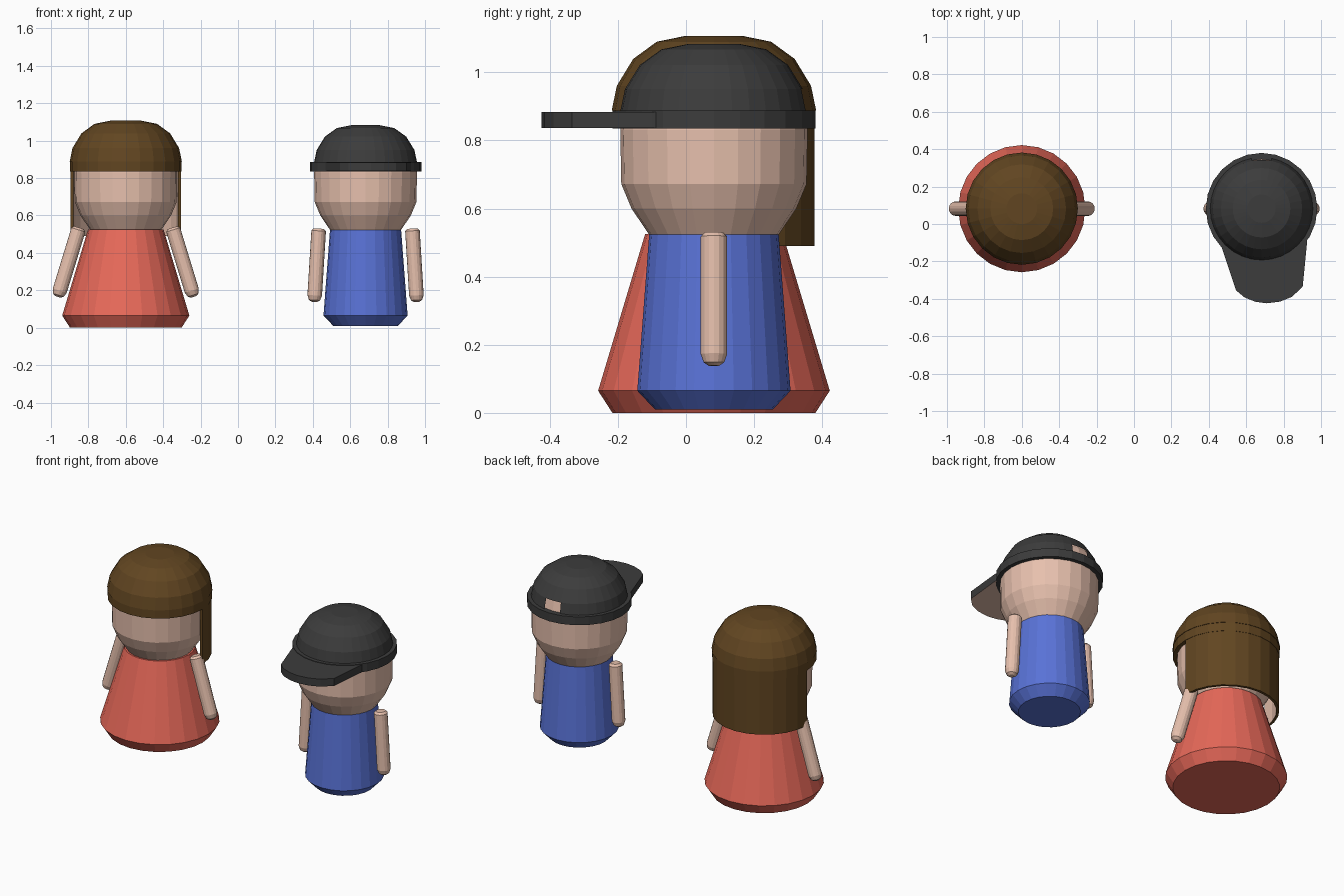
import bpy, bmesh
from math import cos, sin, pi
from mathutils import Vector

if "Cube" in bpy.data.objects:
    bpy.data.objects.remove(bpy.data.objects["Cube"])

CY = 0.082
GIRL, BOY = -0.6, 0.682


def material(name, rgb):
    m = bpy.data.materials.new(name)
    m.diffuse_color = (*rgb, 1)
    m.use_nodes = True
    m.node_tree.nodes["Principled BSDF"].inputs["Base Color"].default_value = m.diffuse_color
    return m


SKIN = material("skin", (0.80, 0.53, 0.42))
RED = material("red", (0.80, 0.14, 0.10))
BLUE = material("blue", (0.10, 0.17, 0.68))
BROWN = material("brown", (0.12, 0.06, 0.015))
BLACK = material("black", (0.045, 0.045, 0.045))


def finish(name, bm, mats):
    bmesh.ops.recalc_face_normals(bm, faces=bm.faces)
    me = bpy.data.meshes.new(name)
    bm.to_mesh(me)
    bm.free()
    for m in mats:
        me.materials.append(m)
    ob = bpy.data.objects.new(name, me)
    bpy.context.collection.objects.link(ob)
    return ob


def rings(bm, profile, base, axis=Vector((0, 0, 1)), sides=24):
    """Stack capped rings of (radius, height) along an axis."""
    q = Vector((0, 0, 1)).rotation_difference(axis)
    loops = []
    for r, h in profile:
        loops.append([bm.verts.new(base + q @ Vector((r * cos(2 * pi * i / sides),
                      r * sin(2 * pi * i / sides), h))) for i in range(sides)])
    for a, b in zip(loops, loops[1:]):
        for i in range(sides):
            j = (i + 1) % sides
            bm.faces.new((a[i], a[j], b[j], b[i]))
    bm.faces.new(loops[0][::-1])
    bm.faces.new(loops[-1])


def lathe(name, profile, x, mat, sides=24):
    bm = bmesh.new()
    rings(bm, profile, Vector((x, CY, 0)), sides=sides)
    return finish(name, bm, [mat])


def dome(r, z, h):
    """Flat-topped dome profile."""
    return [(r, z), (r * .95, z + h * .33), (r * .79, z + h * .69),
            (r * .56, z + h * .92), (r * .275, z + h)]


def arm(name, x, top, bottom, z0, z1):
    a, b = Vector((x + top, CY, z0)), Vector((x + bottom, CY, z1))
    n = (b - a).length
    bm = bmesh.new()
    rings(bm, [(.027, 0), (.039, .012), (.039, n - .035), (.03, n - .01), (.015, n)],
          a, (b - a).normalized(), 16)
    finish(name, bm, [SKIN])


# Bodies
lathe("dress", [(.298, 0), (.34, .065), (.202, .525)], GIRL, RED)
lathe("shirt", [(.173, .01), (.225, .065), (.19, .525)], BOY, BLUE)

# Heads and arms
HEAD = [(.19, .523), (.242, .6), (.272, .672), (.275, .83)]
for who, x in (("girl", GIRL), ("boy", BOY)):
    lathe(who + "_head", HEAD + dome(.265, .885, .187), x, SKIN)
for side, s in (("left", -1), ("right", 1)):
    arm("girl_arm_" + side, GIRL, s * .25, s * .363, .535, .165)
    arm("boy_arm_" + side, BOY, s * .25, s * .274, .53, .138)

# Hair cap and band
lathe("hair_band", [(.297, .835), (.297, .89)], GIRL, BROWN)
lathe("hair_top", dome(.3, .888, .219), GIRL, BROWN)

# Long back hair: half shell with a skin-coloured inside
bm = bmesh.new()
cols = []
for i in range(13):
    c, s = cos(pi * i / 12), sin(pi * i / 12)
    cols.append([bm.verts.new((GIRL + r * c, CY + r * s, z))
                 for r, z in ((.295, .49), (.295, .84), (.279, .84), (.279, .49))])
for a, b in zip(cols, cols[1:]):
    for k in range(4):
        f = bm.faces.new((a[k], a[(k + 1) % 4], b[(k + 1) % 4], b[k]))
        f.material_index = int(k == 2)
bm.faces.new(cols[0])
bm.faces.new(cols[-1])
finish("back_hair", bm, [BROWN, SKIN])

# Cap crown with an opening at the back
bm = bmesh.new()
rings(bm, dome(.275, .885, .198), Vector((BOY, CY, 0)), sides=32)
gap = [f for f in bm.faces if len(f.verts) == 4 and f.calc_center_median().z < .93
       and f.calc_center_median().y > CY and abs(f.calc_center_median().x - BOY) < .04]
bmesh.ops.delete(bm, geom=gap, context='FACES')
finish("cap_crown", bm, [BLACK])

# Cap band
lathe("cap_band", [(.298, .835), (.298, .887)], BOY, BLACK)

# Cap visor, slightly turned, with a skin-coloured underside
outline = [(.45, -.06), (.468, -.123), (.546, -.355), (.59, -.392), (.65, -.416),
           (.71, -.424), (.78, -.415), (.845, -.389), (.902, -.335), (.925, -.10), (.92, -.06)]
bm = bmesh.new()
face = bm.faces.new([bm.verts.new((x, y, .837)) for x, y in outline])
ext = bmesh.ops.extrude_face_region(bm, geom=[face], use_keep_orig=True)
for v in ext["geom"]:
    if isinstance(v, bmesh.types.BMVert):
        v.co.z = .884
face.material_index = 1
for f in bm.faces:
    f.material_index = int(max(v.co.z for v in f.verts) < .85)
finish("cap_visor", bm, [BLACK, SKIN])
